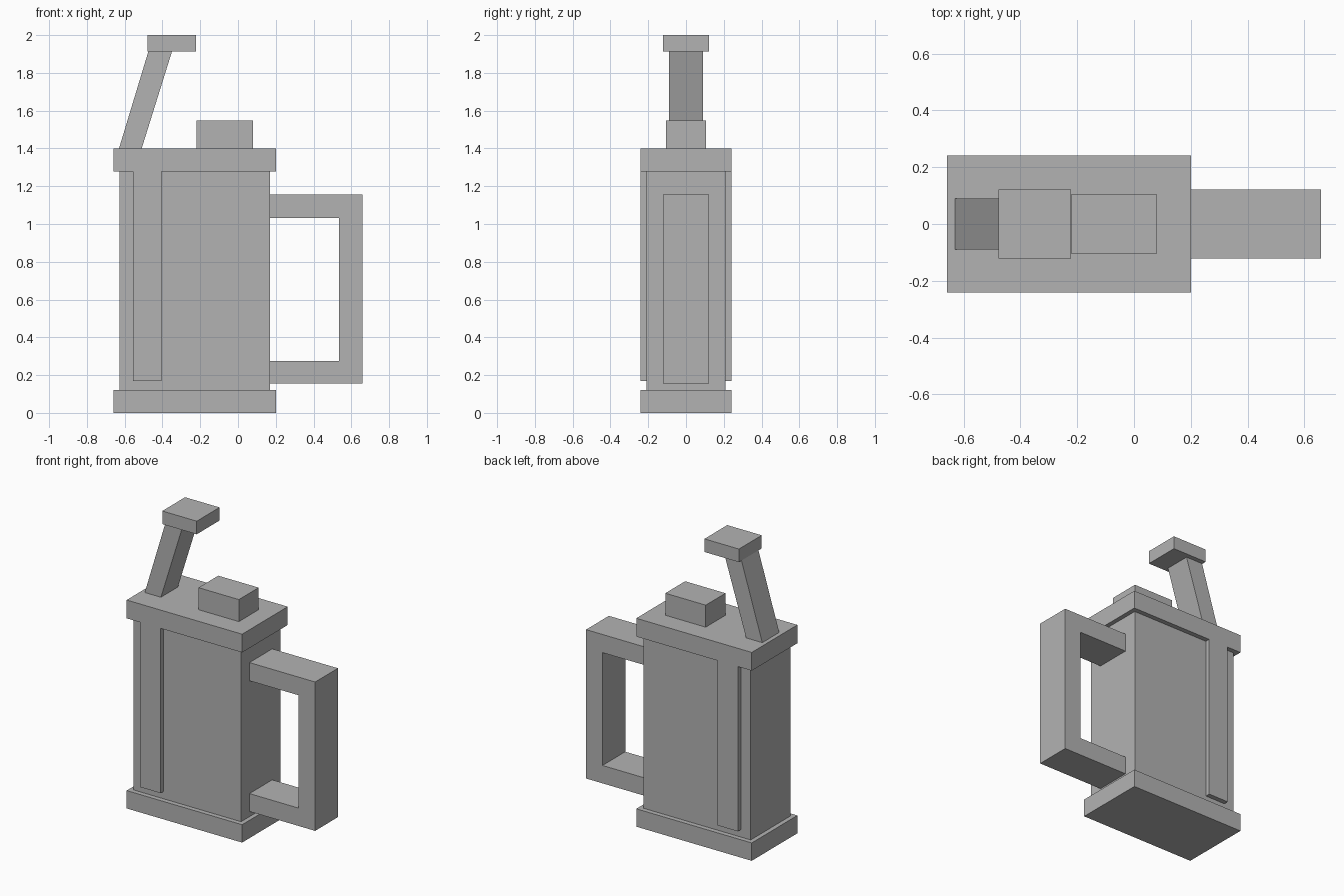
import bpy
import bmesh

if "Cube" in bpy.data.objects:
    bpy.data.objects.remove(bpy.data.objects["Cube"])

grey = bpy.data.materials.new("plain_grey")
grey.diffuse_color = (0.45, 0.45, 0.45, 1.0)
grey.use_nodes = True
grey.node_tree.nodes["Principled BSDF"].inputs["Base Color"].default_value = grey.diffuse_color


def prism(name, outline, half_depth):
    """Extrude an (x, z) outline symmetrically along y."""
    bm = bmesh.new()
    face = bm.faces.new([bm.verts.new((x, -half_depth, z)) for x, z in outline])
    ext = bmesh.ops.extrude_face_region(bm, geom=[face])
    verts = [v for v in ext["geom"] if isinstance(v, bmesh.types.BMVert)]
    bmesh.ops.translate(bm, verts=verts, vec=(0, 2 * half_depth, 0))
    bmesh.ops.recalc_face_normals(bm, faces=bm.faces)
    mesh = bpy.data.meshes.new(name)
    bm.to_mesh(mesh)
    bm.free()
    mesh.materials.append(grey)
    obj = bpy.data.objects.new(name, mesh)
    bpy.context.collection.objects.link(obj)
    return obj


def box(name, x0, x1, z0, z1, half_depth):
    return prism(name, [(x0, z0), (x1, z0), (x1, z1), (x0, z1)], half_depth)


# Container with its overhanging base and lid
box("base", -0.658, 0.2, 0.0, 0.12, 0.242)
box("body", -0.628, 0.17, 0.12, 1.277, 0.21)
box("lid", -0.658, 0.2, 1.277, 1.4, 0.242)

# Raised vertical strips on the front and back
for side, name in ((-1, "front_strip"), (1, "back_strip")):
    strip = box(name, -0.555, -0.405, 0.17, 1.277, 0.016)
    strip.location.y = side * 0.226

# Block on the lid
box("lid_block", -0.22, 0.08, 1.4, 1.548, 0.105)

# Slanted lever with its flat cap
prism("lever", [(-0.63, 1.4), (-0.51, 1.4), (-0.35, 1.912), (-0.475, 1.912)], 0.09)
box("lever_cap", -0.478, -0.222, 1.912, 2.0, 0.121)

# C-shaped handle
prism("handle", [(0.17, 0.155), (0.658, 0.155), (0.658, 1.155), (0.17, 1.155),
                 (0.17, 1.033), (0.536, 1.033), (0.536, 0.275), (0.17, 0.275)], 0.121)
